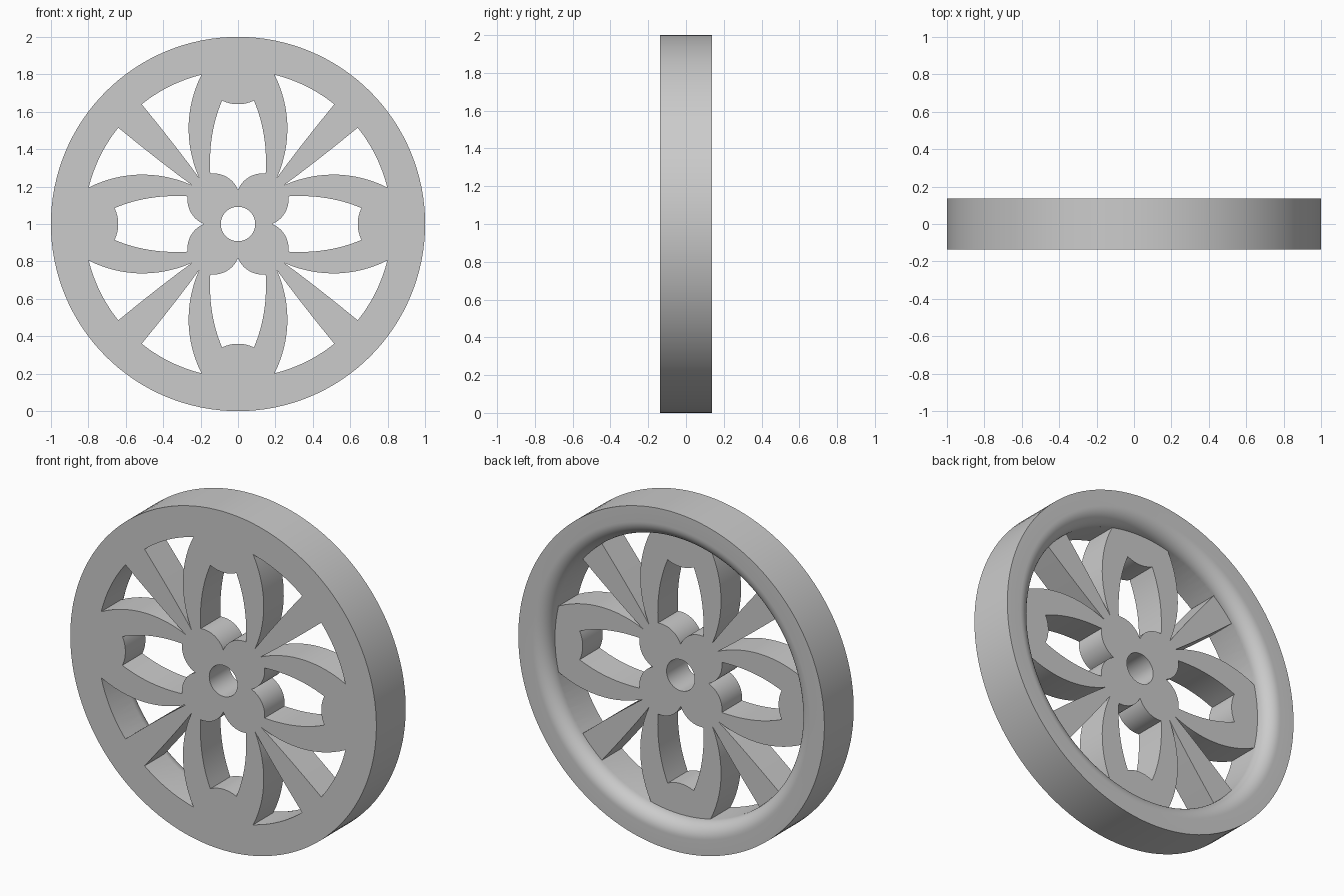
import bpy, bmesh
from math import sin, cos, pi, radians
from mathutils import Vector
from mathutils.geometry import interpolate_bezier

if "Cube" in bpy.data.objects:
    bpy.data.objects.remove(bpy.data.objects["Cube"], do_unlink=True)

HALF = 0.137      # half thickness of the rim
WEB = 0.05        # back face of the petals, spokes and hub
OPEN_R = 0.821    # outer radius of the openings
SEGS = 128

grey = bpy.data.materials.new("plain grey")
grey.use_nodes = True
grey.diffuse_color = (0.6, 0.6, 0.6, 1)
grey.node_tree.nodes["Principled BSDF"].inputs["Base Color"].default_value = (0.6, 0.6, 0.6, 1)


def make_object(name, bm):
    bmesh.ops.recalc_face_normals(bm, faces=bm.faces)
    mesh = bpy.data.meshes.new(name)
    bm.to_mesh(mesh)
    bm.free()
    obj = bpy.data.objects.new(name, mesh)
    obj.data.materials.append(grey)
    bpy.context.collection.objects.link(obj)
    return obj


def curve(a, b, c, d, n=14):
    pts = interpolate_bezier(Vector(a), Vector(b), Vector(c), Vector(d), n)
    return [(p.x, p.y) for p in pts]


def arc(cx, cz, r, a0, a1, n=14):
    steps = [radians(a0 + (a1 - a0) * i / n) for i in range(n + 1)]
    return [(cx + r * cos(a), cz + r * sin(a)) for a in steps]


def prism(bm, outline):
    front = [bm.verts.new((x, -0.3, 1 + z)) for x, z in outline]
    back = [bm.verts.new((x, 0.3, 1 + z)) for x, z in outline]
    bm.faces.new(front)
    bm.faces.new(back[::-1])
    for i in range(len(front)):
        j = (i + 1) % len(front)
        bm.faces.new((front[j], front[i], back[i], back[j]))


def quarter_turn(outline, k):
    for _ in range(k):
        outline = [(-z, x) for x, z in outline]
    return outline


def mirror(outline):
    return [(-x, z) for x, z in outline][::-1]


# Wheel blank: flat front, recessed web and a rounded lip at the back of the rim
lip = HALF - WEB
profile = [(1, -HALF), (1, HALF)]
profile += [(OPEN_R + lip - lip * sin(a), WEB + lip * cos(a))
            for a in [pi / 2 * i / 12 for i in range(13)]]
bm = bmesh.new()
rings = []
for r, y in profile:
    angles = [2 * pi * i / SEGS for i in range(SEGS)]
    rings.append([bm.verts.new((r * cos(a), y, 1 + r * sin(a))) for a in angles])
for lower, upper in zip(rings, rings[1:]):
    for i in range(SEGS):
        j = (i + 1) % SEGS
        bm.faces.new((lower[i], lower[j], upper[j], upper[i]))
bm.faces.new(rings[0])
bm.faces.new(rings[-1])
wheel = make_object("wheel", bm)

# Opening inside a petal, closed at the bottom by two round hub lobes
half_petal = curve((0, 0.64), (0.03, 0.64), (0.06, 0.647), (0.085, 0.66), 8)
half_petal += curve((0.085, 0.66), (0.14, 0.53), (0.155, 0.40), (0.148, 0.269))[1:]
half_petal += arc(0.13, 0.13, 0.14, 83, 158.2)[1:]
petal_opening = half_petal + mirror(half_petal)[1:-1]

# Opening between a petal and its neighbouring diagonal spoke
side_opening = curve((0.195, 0.798), (0.285, 0.62), (0.285, 0.42), (0.207, 0.245))
side_opening += curve((0.207, 0.245), (0.29, 0.36), (0.40, 0.50), (0.515, 0.64))[1:]
side_opening += arc(0, 0, OPEN_R, 51.2, 76.2)[:-1]

# Cut all openings and the axle hole
bm = bmesh.new()
prism(bm, arc(0, 0, 0.092, 0, 360, 48)[:-1])
for k in range(4):
    for outline in (petal_opening, side_opening, mirror(side_opening)):
        prism(bm, quarter_turn(outline, k))
cutter = make_object("opening_cutter", bm)
cutter.hide_render = True

cut = wheel.modifiers.new("openings", 'BOOLEAN')
cut.operation = 'DIFFERENCE'
cut.solver = 'EXACT'
cut.object = cutter
bpy.context.view_layer.objects.active = wheel
wheel.select_set(True)
bpy.ops.object.modifier_apply(modifier=cut.name)
bpy.data.objects.remove(cutter, do_unlink=True)
bpy.ops.object.shade_smooth_by_angle(angle=radians(30))
